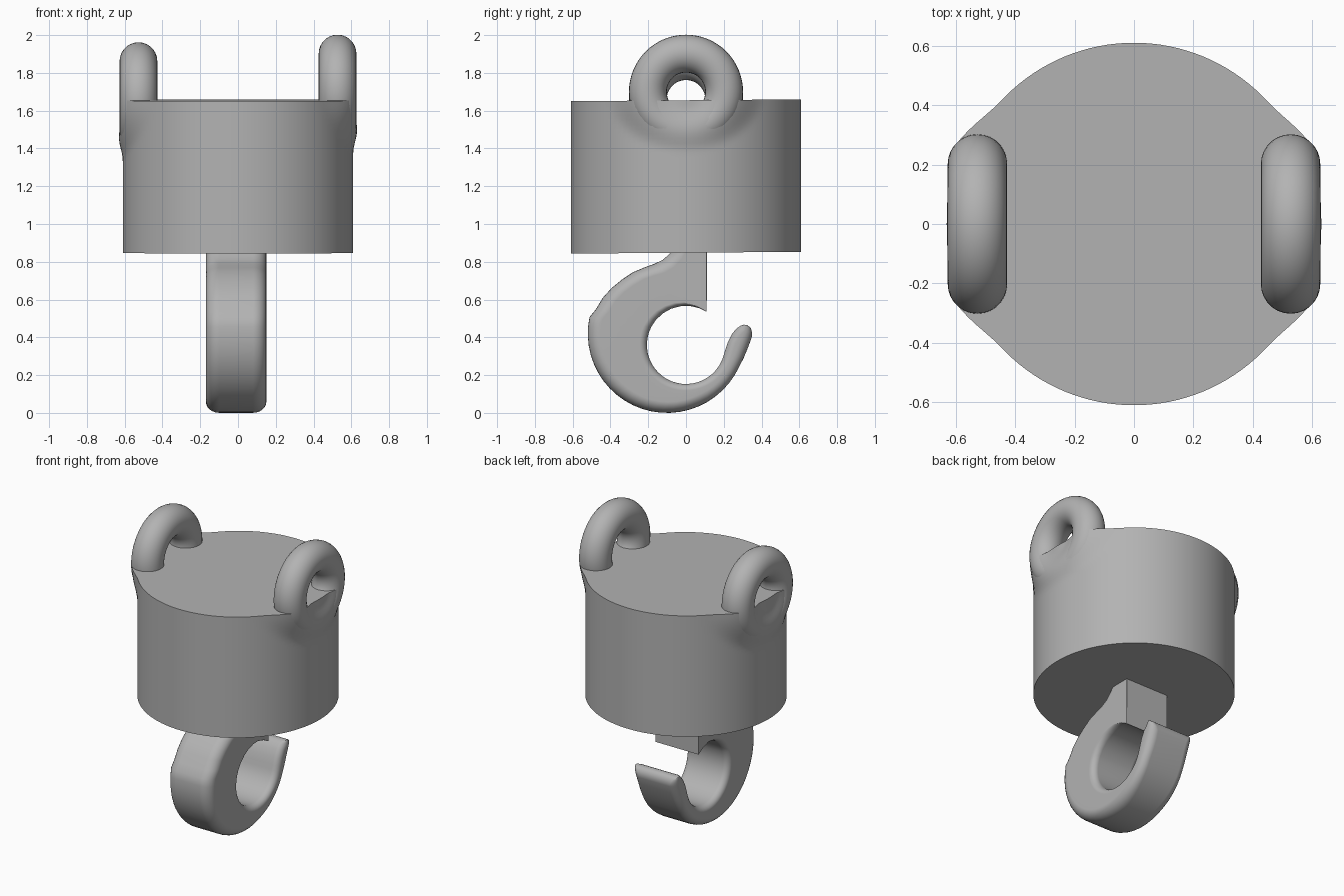
import bpy, bmesh
from math import sin, cos, pi, radians, sqrt, hypot
from mathutils import Vector

cube = bpy.data.objects.get("Cube")
if cube:
    bpy.data.objects.remove(cube, do_unlink=True)

# One plain grey for the whole model
GREY = (0.45, 0.45, 0.45, 1)
grey = bpy.data.materials.new("plain grey")
grey.use_nodes = True
grey.diffuse_color = GREY
grey.node_tree.nodes["Principled BSDF"].inputs["Base Color"].default_value = GREY

RING_Z = {1: 1.70, -1: 1.66}
RADIUS, TOP, BOTTOM = 0.61, 1.655, 0.848


def finish(obj, angle=40):
    obj.data.materials.clear()
    obj.data.materials.append(grey)
    bpy.ops.object.select_all(action="DESELECT")
    obj.select_set(True)
    bpy.context.view_layer.objects.active = obj
    bpy.ops.object.shade_smooth_by_angle(angle=radians(angle))


def loft(name, loops):
    """Skin closed loops of equal length and cap both ends."""
    bm = bmesh.new()
    rows = [[bm.verts.new(p) for p in loop] for loop in loops]
    for a, b in zip(rows, rows[1:]):
        for i in range(len(a)):
            j = (i + 1) % len(a)
            bm.faces.new((a[i], a[j], b[j], b[i]))
    bm.faces.new(rows[0])
    bm.faces.new(rows[-1])
    bmesh.ops.recalc_face_normals(bm, faces=bm.faces)
    mesh = bpy.data.meshes.new(name)
    bm.to_mesh(mesh)
    bm.free()
    obj = bpy.data.objects.new(name, mesh)
    bpy.context.collection.objects.link(obj)
    finish(obj)
    obj.modifiers.new("Weighted normals", "WEIGHTED_NORMAL").keep_sharp = True
    return obj


# Round body, swelling smoothly into each ring
def body_point(angle, z):
    x, y = RADIUS * cos(angle), RADIUS * sin(angle)
    side = 1 if x >= 0 else -1
    d = hypot(y, z - RING_Z[side])
    wall, swell, blend = abs(x), 0.62 - 5 * (d - 0.2) ** 2, 0.06
    h = max(blend - abs(wall - swell), 0) / blend
    x = side * (max(wall, swell) + h * h * blend / 4)
    return (x, y, z + 0.008 * y)


levels = [BOTTOM, 1.0, 1.15] + [1.15 + (TOP - 1.15) * i / 20 for i in range(1, 21)]
loft("body", [[body_point(2 * pi * i / 128, z) for i in range(128)] for z in levels])

# Lifting rings, half sunk into the top edge
for side, label in ((1, "left"), (-1, "right")):
    bpy.ops.mesh.primitive_torus_add(
        major_radius=0.202, minor_radius=0.1, major_segments=64, minor_segments=28,
        location=(side * 0.527, 0, RING_Z[side]), rotation=(0, pi / 2, 0))
    ring = bpy.context.object
    ring.name = label + "_ring"
    finish(ring)


# Hook: rounded cross-sections stretched between outer and inner outlines
def section(outer, inner, r_out, r_in):
    o, i = Vector(outer), Vector(inner)
    width = (i - o).length
    r_out, r_in = min(r_out, 0.48 * width), min(r_in, 0.48 * width)
    half, mid, steps = 0.16, -0.01, 6
    corners = ((r_out, -1, r_out, 180), (width - r_in, -1, r_in, 270),
               (width - r_in, 1, r_in, 0), (r_out, 1, r_out, 90))
    loop = []
    for u, sx, r, start in corners:
        for k in range(steps + 1):
            a = radians(start + 90 * k / steps)
            p = o + (i - o) * ((u + r * cos(a)) / width)
            loop.append((mid + sx * (half - r) + r * sin(a), p.x, p.y))
    return loop


def on_circle(y, z, r, degrees):
    return (y + r * cos(radians(degrees)), z + r * sin(radians(degrees)))


def hole(degrees):
    return on_circle(0, 0.36, 0.207, degrees)


SHARP, INNER, OUTER = 0.002, 0.04, 0.07
neck = [((-0.06, 0.87), (0.11, 0.87), SHARP), ((-0.085, 0.845), (0.11, 0.76), SHARP),
        ((-0.12, 0.812), (0.11, 0.65), SHARP), ((-0.165, 0.79), hole(58), SHARP),
        ((-0.22, 0.77), hole(70), 0.02), ((-0.28, 0.745), hole(84), INNER),
        ((-0.34, 0.705), hole(98), INNER), ((-0.395, 0.66), hole(112), INNER),
        ((-0.44, 0.61), hole(126), INNER), ((-0.476, 0.55), hole(140), INNER)]
bend = []
for n in range(25):
    t = n / 24
    bend.append((on_circle(-0.1, 0.42, 0.42, 168 + 167 * t), hole(153 + 190 * t), INNER))
tip = [((0.305, 0.29), (0.207, 0.33), INNER), ((0.33, 0.35), (0.222, 0.375), INNER),
       ((0.348, 0.40), (0.245, 0.42), INNER), ((0.35, 0.425), (0.268, 0.447), INNER),
       ((0.343, 0.45), (0.288, 0.461), INNER), ((0.325, 0.464), (0.306, 0.467), INNER)]
loft("hook", [section(o, i, OUTER, r) for o, i, r in neck + bend + tip])
